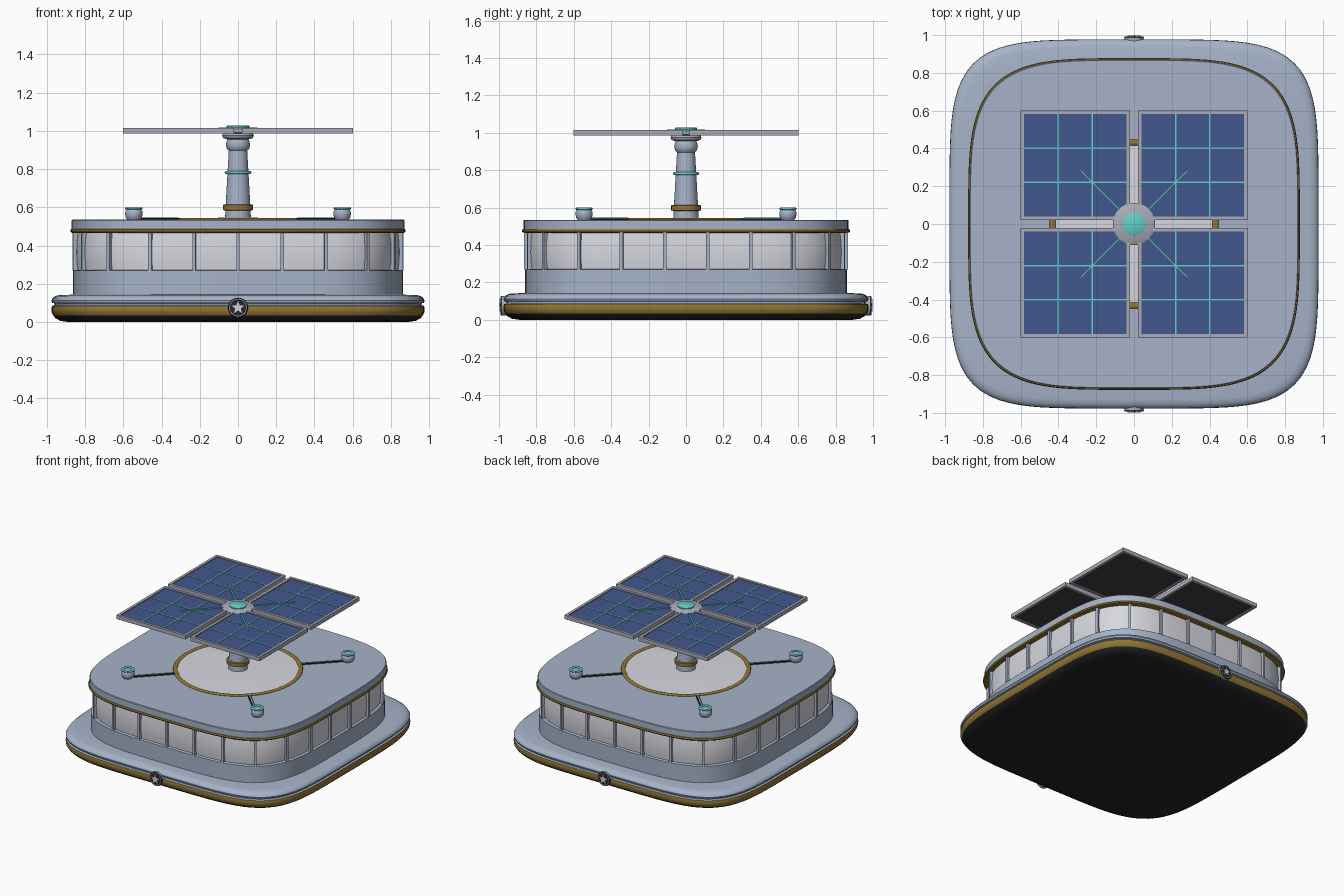
import bpy, bmesh, math
from mathutils import Vector, Matrix

if "Cube" in bpy.data.objects:
    bpy.data.objects.remove(bpy.data.objects["Cube"])

def mat(name, r, g, b):
    m = bpy.data.materials.new(name)
    m.diffuse_color = (r, g, b, 1)
    m.use_nodes = True
    m.node_tree.nodes["Principled BSDF"].inputs["Base Color"].default_value = m.diffuse_color
    return m

HULL = mat("blue grey hull", .38, .45, .58)
PANE = mat("pale glass", .68, .68, .74)
GOLD = mat("old gold", .28, .18, .035)
BLUE = mat("solar blue", .055, .095, .27)
TEAL = mat("teal", .13, .62, .57)
DARK = mat("black base", .018, .018, .02)
GREY = mat("frame grey", .4, .41, .47)
BACK = mat("panel backing", .05, .053, .055)

def finish(name, bm, mats, smooth=True):
    bmesh.ops.recalc_face_normals(bm, faces=bm.faces)
    me = bpy.data.meshes.new(name)
    bm.to_mesh(me)
    bm.free()
    ob = bpy.data.objects.new(name, me)
    bpy.context.collection.objects.link(ob)
    for m in mats:
        me.materials.append(m)
    if smooth:
        bpy.ops.object.select_all(action='DESELECT')
        ob.select_set(True)
        bpy.context.view_layer.objects.active = ob
        bpy.ops.object.shade_smooth_by_angle(angle=math.radians(35))
    return ob

def squircle(n, count):
    """Unit rounded-square outline, evenly spaced, starting at the front centre."""
    dense = []
    for i in range(4001):
        a = -math.pi / 2 + math.tau * i / 4000
        c, s = math.cos(a), math.sin(a)
        r = (abs(c) ** n + abs(s) ** n) ** (-1 / n)
        dense.append(Vector((r * c, r * s, 0)))
    run = [0]
    for p, q in zip(dense, dense[1:]):
        run.append(run[-1] + (q - p).length)
    out, j = [], 0
    for k in range(count):
        while run[j] < run[-1] * k / count - 1e-6:
            j += 1
        out.append(dense[j])
    return out

def loft(name, outline, profile, mats, rule=lambda z: 0):
    """Stack scaled copies of an outline: profile is (half width, z)."""
    bm = bmesh.new()
    rings = [[bm.verts.new((p.x * h, p.y * h, z)) for p in outline] for h, z in profile]
    n = len(outline)
    for r, (a, b) in enumerate(zip(rings, rings[1:])):
        mi = rule((profile[r][1] + profile[r + 1][1]) / 2)
        for i in range(n):
            f = bm.faces.new((a[i], a[(i + 1) % n], b[(i + 1) % n], b[i]))
            f.material_index = mi
    bm.faces.new(rings[0]).material_index = rule(profile[0][1])
    bm.faces.new(rings[-1]).material_index = rule(profile[-1][1])
    return finish(name, bm, mats)

def circle(count):
    return [Vector((math.cos(math.tau * i / count), math.sin(math.tau * i / count), 0)) for i in range(count)]

ROUND = circle(48)

def torus(name, R, r, z, m, x=0, y=0, flat=1.0):
    bpy.ops.mesh.primitive_torus_add(major_radius=R, minor_radius=r, major_segments=64,
                                     minor_segments=10, location=(x, y, z))
    ob = bpy.context.object
    ob.name = name
    ob.scale.z = flat
    ob.data.materials.append(m)
    bpy.ops.object.shade_smooth_by_angle(angle=math.radians(60))

def add_box(bm, size, centre, angle=0, mi=0):
    M = Matrix.Translation(centre) @ Matrix.Rotation(angle, 4, 'Z') @ Matrix.Diagonal((*size, 1))
    for v in bmesh.ops.create_cube(bm, size=1, matrix=M)['verts']:
        for f in v.link_faces:
            f.material_index = mi

# base skirt: black underside, gold bumper, groove and rounded hull edge
loft("base_skirt", squircle(5, 128),
     [(.89, 0), (.93, .006), (.955, .02), (.966, .033), (.975, .05), (.977, .066), (.973, .084),
      (.96, .088), (.96, .097), (.973, .1), (.976, .112), (.97, .125), (.955, .136), (.93, .142), (.8, .143)],
     [DARK, GOLD, HULL], lambda z: 0 if z < .028 else 1 if z < .086 else 2)

# body, window band, trim and roof
BODY = squircle(4, 130)
loft("lower_wall", BODY, [(.862, .13), (.862, .268), (.855, .272)], [HULL])
loft("window_band", BODY, [(.843, .26), (.849, .31), (.851, .365), (.849, .42), (.843, .47)], [PANE])
loft("gold_trim", BODY, [(.86, .465), (.874, .468), (.878, .476), (.874, .485), (.86, .488)], [GOLD])
loft("roof", BODY, [(.87, .486), (.87, .531), (.866, .535)], [HULL])

# window posts, evenly spaced round the body
bm = bmesh.new()
posts = squircle(4, 26)
for p in posts:
    nrm = math.atan2(math.copysign(abs(p.y) ** 3, p.y), math.copysign(abs(p.x) ** 3, p.x))
    add_box(bm, (.03, .018, .2), (p.x * .852, p.y * .852, .368), nrm)
finish("window_posts", bm, [HULL], False)

# roof disc with gold ring
loft("roof_disc", ROUND, [(.43, .53), (.43, .537), (.25, .543), (.05, .546)], [PANE])
torus("roof_ring", .432, .016, .536, GOLD, flat=.5)

# mast
loft("mast", ROUND, [(.068, .53), (.064, .62), (.048, .9)], [HULL])
loft("mast_collar", ROUND, [(.07, .583), (.079, .586), (.079, .612), (.07, .615)], [GOLD])
torus("mast_teal_ring", .062, .008, .782, TEAL)
loft("mast_joint", ROUND, [(.045, .893), (.058, .905), (.063, .925), (.06, .945), (.05, .965)], [HULL])
loft("mast_head", ROUND, [(.055, .955), (.078, .962), (.083, .975), (.078, .988), (.04, .99)], [GREY])
loft("hub", ROUND, [(.1, .985), (.112, .99), (.112, 1.01), (.1, 1.018)], [GREY])
loft("hub_light", ROUND, [(.06, 1.016), (.06, 1.025), (.055, 1.028)], [TEAL])

# four solar panels: frame, backing, cells and grid lines
LO, HI, W = .02, .602, .02
MID, SPAN = (LO + HI) / 2, HI - LO
for sx, sy, tag in ((1, 1, "back_right"), (-1, 1, "back_left"), (1, -1, "front_right"), (-1, -1, "front_left")):
    bm = bmesh.new()
    for e in (LO + W / 2, HI - W / 2):
        add_box(bm, (W, SPAN, .03), (sx * e, sy * MID, 1.0))
        add_box(bm, (SPAN - 2 * W, W, .03), (sx * MID, sy * e, 1.0))
    finish("panel_frame_" + tag, bm, [GREY], False)
    bm = bmesh.new()
    add_box(bm, (SPAN - W, SPAN - W, .016), (sx * MID, sy * MID, 1.0))
    bm.normal_update()
    for f in bm.faces:
        f.material_index = 1 if f.normal.z > .5 else 0
    finish("panel_cells_" + tag, bm, [BACK, BLUE], False)
    bm = bmesh.new()
    for k in (-1, 1):
        off = MID + k * (SPAN - 2 * W) / 6
        add_box(bm, (.008, SPAN - 2 * W, .003), (sx * off, sy * MID, 1.009))
        add_box(bm, (SPAN - 2 * W, .008, .003), (sx * MID, sy * off, 1.009))
    # diagonal strip running out from the hub
    add_box(bm, (.30, .01, .006), (sx * .177, sy * .177, 1.013), sx * sy * math.pi / 4)
    finish("panel_lines_" + tag, bm, [TEAL], False)

    # roof sensor pod on the diagonal, with its cable
    px, py = sx * .545, sy * .545
    pod = loft("sensor_pod_" + tag, circle(24),
               [(.03, .53), (.042, .545), (.046, .565), (.044, .58), (.036, .592)], [HULL])
    pod.location = (px, py, 0)
    torus("sensor_ring_" + tag, .038, .009, .594, TEAL, px, py, .7)
    bm = bmesh.new()
    ang = math.atan2(sy, sx)
    add_box(bm, (.30, .022, .010), (sx * .42, sy * .42, .538), ang, 0)
    add_box(bm, (.30, .008, .004), (sx * .42, sy * .42, .544), ang, 1)
    finish("sensor_cable_" + tag, bm, [DARK, TEAL], False)

# round badges with a plain star, front and back
for s, tag in ((-1, "front"), (1, "back")):
    M = Matrix.Translation((0, s * .975, .075)) @ Matrix.Rotation(-s * math.pi / 2, 4, 'X')
    disc = loft("badge_disc_" + tag, circle(32), [(.05, -.02), (.052, .012), (.048, .018), (.042, .018), (.041, .015)],
                [GREY, DARK], lambda z: 1 if z < .0155 and z > .014 else 0)
    disc.matrix_world = M
    star = [Vector((math.sin(math.pi * i / 5), -s * s * math.cos(math.pi * i / 5), 0)) * (1 if i % 2 == 0 else .42)
            for i in range(10)]
    if s > 0:
        star = [Vector((p.x, -p.y, 0)) for p in star]
    if (M.to_3x3() @ star[0]).z < 0:
        star = [Vector((p.x, -p.y, 0)) for p in star]
    ob = loft("badge_star_" + tag, star, [(.036, .013), (.036, .022)], [PANE])
    ob.matrix_world = M
